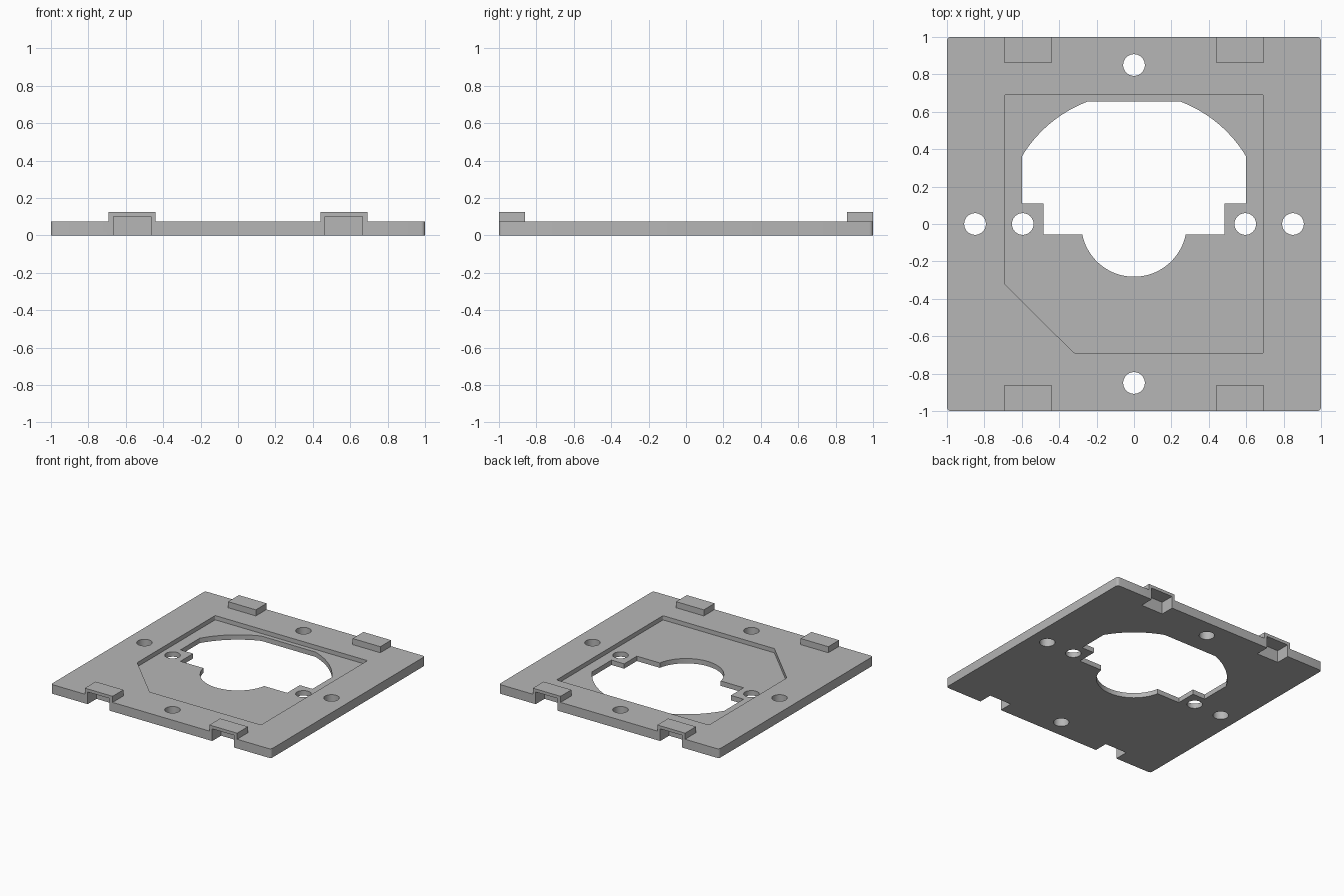
import bpy, bmesh
from math import asin, acos, cos, sin, pi

cube = bpy.data.objects.get("Cube")
if cube:
    bpy.data.objects.remove(cube, do_unlink=True)

grey = bpy.data.materials.new("plain_grey")
grey.use_nodes = True
colour = (0.47, 0.47, 0.47, 1)
grey.diffuse_color = colour
grey.node_tree.nodes["Principled BSDF"].inputs["Base Color"].default_value = colour


def prism(name, outline, z0, z1, corner=0):
    """Extrude a flat outline from z0 to z1, optionally rounding its upright edges."""
    bm = bmesh.new()
    base = bm.faces.new([bm.verts.new((x, y, z0)) for x, y in outline])
    top = bmesh.ops.extrude_face_region(bm, geom=[base])["geom"]
    for v in top:
        if isinstance(v, bmesh.types.BMVert):
            v.co.z = z1
    if corner:
        upright = [e for e in bm.edges if abs(e.verts[0].co.z - e.verts[1].co.z) > 1e-4]
        bmesh.ops.bevel(bm, geom=upright, offset=corner, segments=4,
                        profile=0.5, affect='EDGES')
    bmesh.ops.recalc_face_normals(bm, faces=bm.faces)
    mesh = bpy.data.meshes.new(name)
    bm.to_mesh(mesh)
    bm.free()
    mesh.materials.append(grey)
    obj = bpy.data.objects.new(name, mesh)
    bpy.context.collection.objects.link(obj)
    return obj


def box(x0, x1, y0, y1):
    return [(x0, y0), (x1, y0), (x1, y1), (x0, y1)]


def arc(radius, a0, a1, steps, cx=0, cy=0):
    angles = [a0 + (a1 - a0) * i / steps for i in range(steps + 1)]
    return [(cx + radius * cos(a), cy + radius * sin(a)) for a in angles]


def combine(tool, operation):
    """Apply a boolean to the plate and discard the tool."""
    tool.hide_render = True
    mod = plate.modifiers.new("boolean", 'BOOLEAN')
    mod.object, mod.operation, mod.solver = tool, operation, 'EXACT'
    bpy.context.view_layer.objects.active = plate
    bpy.ops.object.modifier_apply(modifier=mod.name)
    bpy.data.objects.remove(tool, do_unlink=True)


THICK, FLOOR = 0.075, 0.04

# Square base plate
plate = prism("mounting_plate", box(-1, 1, -1, 1), 0, THICK, 0.02)

# Raised clip housings, hollow from below and open to the outside
for sx in (-1, 1):
    for sy in (-1, 1):
        xs = sorted((sx * 0.44, sx * 0.692))
        ys = sorted((sy * 0.86, sy))
        combine(prism("clip_housing", box(*xs, *ys), 0.02, 0.125), 'UNION')
for sx in (-1, 1):
    for sy in (-1, 1):
        xs = sorted((sx * 0.466, sx * 0.666))
        ys = sorted((sy * 0.885, sy * 1.1))
        combine(prism("clip_pocket", box(*xs, *ys), -0.1, 0.1), 'DIFFERENCE')

# Shallow recess with one clipped corner
recess = [(-0.692, -0.32), (-0.32, -0.69), (0.692, -0.69), (0.692, 0.692), (-0.692, 0.692)]
combine(prism("recess_cutter", recess, FLOOR, 0.3, 0.008), 'DIFFERENCE')

# Central opening: trimmed large arc above, stepped shoulders, small arc below
half = arc(0.7, asin(0.655 / 0.7), acos(0.6 / 0.7), 12)
half += [(0.6, 0.11), (0.485, 0.11), (0.485, -0.055)]
half += arc(0.282, -asin(0.055 / 0.282), -pi / 2, 20)
opening = half + [(-x, y) for x, y in reversed(half[:-1])]
combine(prism("opening_cutter", opening, -0.1, 0.3), 'DIFFERENCE')

# Screw holes
for cx, cy in [(-0.85, 0), (0.85, 0), (0, -0.85), (0, 0.85), (-0.595, 0), (0.595, 0)]:
    circle = arc(0.058, 0, 2 * pi, 40, cx, cy)[:-1]
    combine(prism("hole_cutter", circle, -0.1, 0.3), 'DIFFERENCE')

# Smooth the curved walls, keep the edges crisp
bpy.ops.object.select_all(action='DESELECT')
plate.select_set(True)
bpy.context.view_layer.objects.active = plate
bpy.ops.object.shade_smooth_by_angle(angle=pi / 6)
